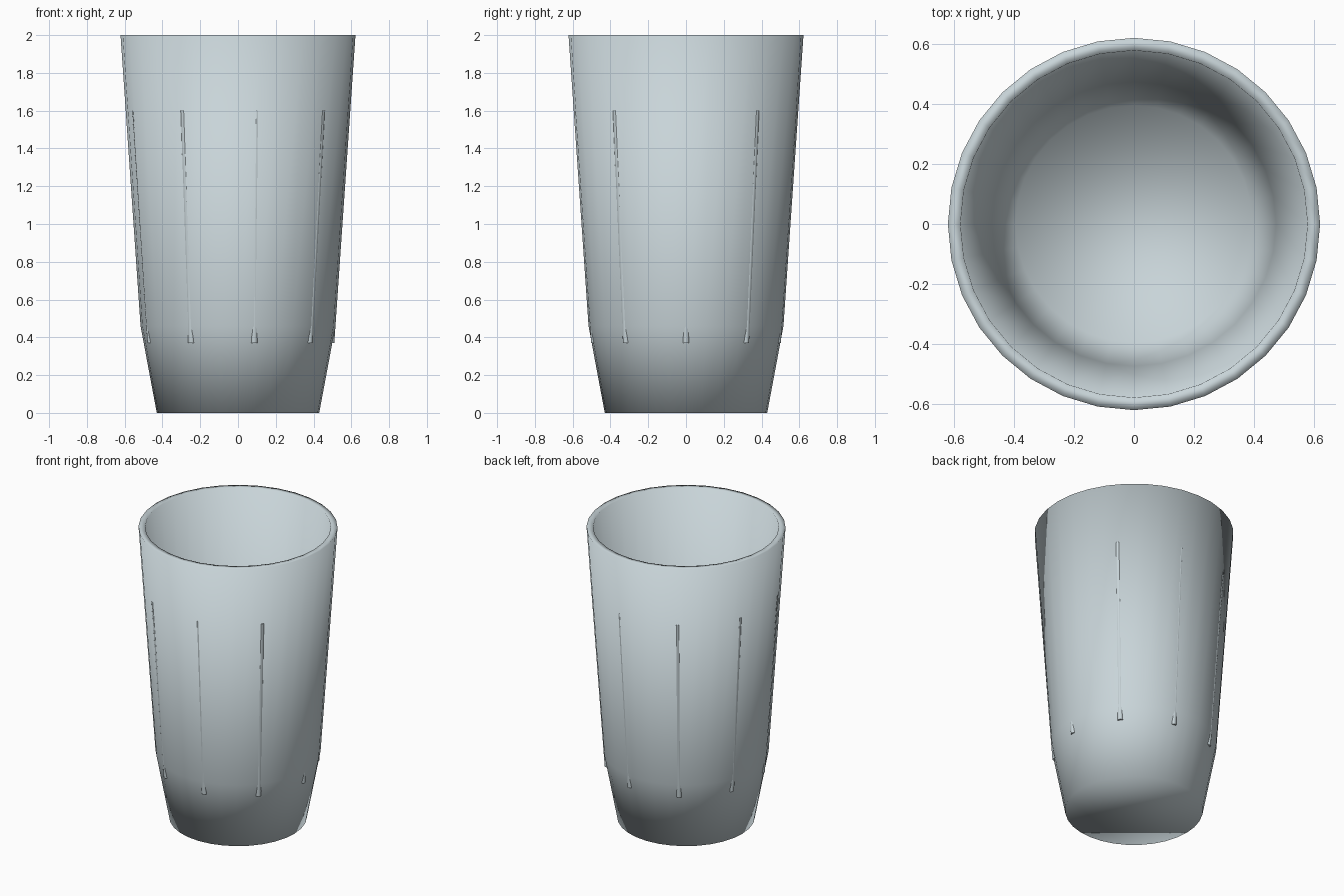
import bpy, bmesh, math
from mathutils import Vector

if "Cube" in bpy.data.objects:
    bpy.data.objects.remove(bpy.data.objects["Cube"])

SIDES = 32
RIBS = 9
RIB_R = 0.018

glass = bpy.data.materials.new("pale grey glass")
glass.diffuse_color = (0.58, 0.66, 0.69, 1)
glass.use_nodes = True
glass.node_tree.nodes["Principled BSDF"].inputs["Base Color"].default_value = glass.diffuse_color


def finish(bm, name):
    bmesh.ops.recalc_face_normals(bm, faces=bm.faces)
    for f in bm.faces:
        f.smooth = True
    mesh = bpy.data.meshes.new(name)
    bm.to_mesh(mesh)
    bm.free()
    mesh.materials.append(glass)
    ob = bpy.data.objects.new(name, mesh)
    bpy.context.collection.objects.link(ob)
    return ob


def wall_radius(z):
    # outer radius of the straight upper wall, extended downward
    return 0.516 + (z - 0.46) * (0.622 - 0.516) / 1.54


# tumbler body: outer wall up, over the rim, inner wall down to the floor
profile = [(0.43, 0), (0.516, 0.46), (0.622, 2.0),
           (0.58, 2.0), (0.475, 0.465), (0.396, 0.04)]
bm = bmesh.new()
rings = []
for r, z in profile:
    rings.append([bm.verts.new((r * math.cos(2 * math.pi * i / SIDES),
                                r * math.sin(2 * math.pi * i / SIDES), z))
                  for i in range(SIDES)])
for a, b in zip(rings, rings[1:]):
    for i in range(SIDES):
        j = (i + 1) % SIDES
        bm.faces.new((a[i], a[j], b[j], b[i]))
bm.faces.new(rings[0])
bm.faces.new(rings[-1])
finish(bm, "tumbler_body")

# slim round ribs sunk into the wall, evenly spaced
for k in range(RIBS):
    ang = 2 * math.pi * k / RIBS
    out = Vector((math.cos(ang), math.sin(ang), 0))
    side = Vector((-math.sin(ang), math.cos(ang), 0))
    bm = bmesh.new()
    ends = []
    for z in (0.37, 1.6):
        centre = out * (wall_radius(z) - RIB_R) + Vector((0, 0, z))
        ends.append([bm.verts.new(centre
                                  + out * RIB_R * math.cos(2 * math.pi * i / 12)
                                  + side * RIB_R * math.sin(2 * math.pi * i / 12))
                     for i in range(12)])
    for i in range(12):
        j = (i + 1) % 12
        bm.faces.new((ends[0][i], ends[0][j], ends[1][j], ends[1][i]))
    bm.faces.new(ends[0])
    bm.faces.new(ends[1])
    rib = finish(bm, f"rib_{k + 1}")
    bpy.ops.object.select_all(action='DESELECT')
    rib.select_set(True)
    bpy.context.view_layer.objects.active = rib
    bpy.ops.object.shade_smooth_by_angle(angle=math.radians(40))
